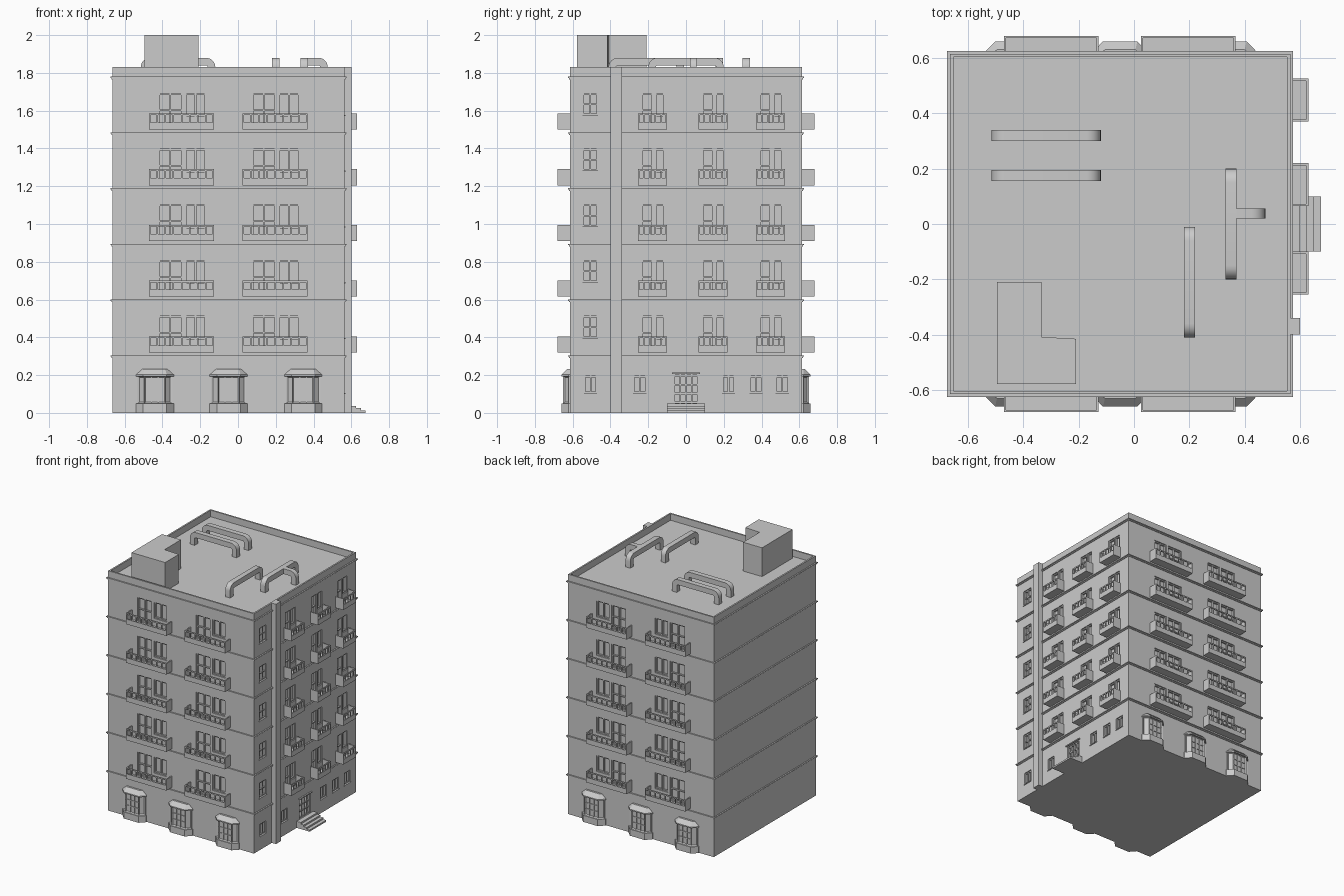
import bpy, bmesh, math
from mathutils import Matrix, Vector

if "Cube" in bpy.data.objects:
    bpy.data.objects.remove(bpy.data.objects["Cube"])

X0, X1, Y = -0.665, 0.565, 0.615      # wall planes
ROOF, TOP, STOREY = 1.78, 1.83, 0.295
parts = {}                            # part name -> bmesh


def part(name):
    return parts.setdefault(name, bmesh.new())


def box(name, lo, hi):
    lo, hi = Vector(lo), Vector(hi)
    m = Matrix.Translation((lo + hi) / 2) @ Matrix.Diagonal((*[abs(c) for c in hi - lo], 1))
    bmesh.ops.create_cube(part(name), size=1, matrix=m)


def wall_box(name, face, u0, u1, d0, d1, z0, z1):
    """Box on a wall: u runs along the wall, d points out of it."""
    if face == "right":
        box(name, (X1 + d0, u0, z0), (X1 + d1, u1, z1))
    else:
        s = -1 if face == "front" else 1
        box(name, (u0, s * (Y + d0), z0), (u1, s * (Y + d1), z1))


def loft(name, low, high):
    """Closed solid between two outlines with matching points."""
    bm = part(name)
    a = [bm.verts.new(p) for p in low]
    b = [bm.verts.new(p) for p in high]
    n = len(a)
    sides = [bm.faces.new((a[i], a[(i + 1) % n], b[(i + 1) % n], b[i])) for i in range(n)]
    caps = [bm.faces.new(a[::-1]), bm.faces.new(b)]
    bmesh.ops.recalc_face_normals(bm, faces=sides + caps)
    return sides


def window(face, u0, u1, z0, z1, cols, rows, sill=False):
    wall_box("opening_cutter", face, u0, u1, -0.02, 0.02, z0, z1)
    t = 0.008
    for i in range(cols + 1):
        u = u0 + (u1 - u0 - t) * i / cols
        wall_box("window_frames", face, u, u + t, -0.021, -0.006, z0, z1)
    for j in range(rows + 1):
        z = z0 + (z1 - z0 - t) * j / rows
        wall_box("window_frames", face, u0, u1, -0.021, -0.008, z, z + t)
    if sill:
        wall_box("window_sills", face, u0 - 0.004, u1 + 0.004, -0.01, 0.005, z0 - 0.006, z0)


def balcony(face, u0, u1, z, posts):
    n, d, t = "balconies", 0.065, 0.008
    wall_box(n, face, u0, u1, -0.005, d, z, z + 0.012)                   # floor
    wall_box(n, face, u0, u1, d - t, d, z, z + 0.038)                    # low front wall
    wall_box(n, face, u0, u1, d - t, d, z + 0.076, z + 0.085)            # hand rail
    wall_box(n, face, u0, u0 + t, -0.005, d, z, z + 0.085)               # end walls
    wall_box(n, face, u1 - t, u1, -0.005, d, z, z + 0.085)
    for i in range(posts):
        u = u0 + (u1 - u0) * (i + 1) / (posts + 1)
        wall_box(n, face, u - 0.004, u + 0.004, d - 0.007, d - 0.001, z + 0.03, z + 0.08)


def bay(cx, s):
    def plan(wall, front, out, z):
        return [(cx + x, s * y, z) for x, y in
                ((-wall, Y - 0.005), (-wall, Y + 0.006), (-front, out), (front, out),
                 (wall, Y + 0.006), (wall, Y - 0.005))]
    loft("bay_plinths", plan(0.1, 0.062, 0.66, 0), plan(0.1, 0.062, 0.66, 0.05))
    sides = loft("bay_windows", plan(0.092, 0.057, 0.652, 0.05), plan(0.092, 0.057, 0.652, 0.195))
    bmesh.ops.inset_individual(part("bay_windows"), faces=sides[1:4], thickness=0.009, depth=-0.009)
    loft("bay_roofs", plan(0.1, 0.062, 0.66, 0.193), plan(0.1, 0.062, 0.66, 0.202))
    loft("bay_roofs", plan(0.1, 0.062, 0.66, 0.202), plan(0.066, 0.055, 0.63, 0.232))
    for x in (-0.018, 0.018):                                            # glazing bars
        box("bay_bars", (cx + x - 0.003, s * 0.642, 0.055), (cx + x + 0.003, s * 0.649, 0.19))
    for z in (0.1, 0.145):
        box("bay_bars", (cx - 0.05, s * 0.642, z - 0.003), (cx + 0.05, s * 0.648, z + 0.003))


def duct(axis, a, b, c, w=0.04, first_bend=True):
    """Square duct rising from the roof, with rounded elbows."""
    top, t, r, z0 = 1.88, 0.04, 0.05, ROOF - 0.005

    def arc(cx, rad, a0, a1):
        return [(cx + rad * math.cos(math.radians(a0 + (a1 - a0) * i / 6)),
                 top - r + rad * math.sin(math.radians(a0 + (a1 - a0) * i / 6))) for i in range(7)]
    pts = [(a, z0)] + arc(a + r, r, 180, 90) if first_bend else [(a, top)]
    pts += arc(b - r, r, 90, 0) + [(b, z0), (b - t, z0)] + arc(b - r, r - t, 0, 90)
    pts += arc(a + r, r - t, 90, 180) + [(a + t, z0)] if first_bend else [(a, top - t)]

    def side(v):
        return [(p, v, z) if axis == "x" else (v, p, z) for p, z in pts]
    loft("roof_ducts", side(c - w / 2), side(c + w / 2))


# Main block, with the roof sunk behind a parapet
box("building_body", (X0, -Y, 0), (X1, Y, TOP))
box("opening_cutter", (X0 + 0.012, -Y + 0.012, ROOF), (X1 - 0.012, Y - 0.012, TOP + 0.1))

# Cornice bands
for i in range(6):
    z = 0.3 + STOREY * i
    box("cornices", (X0 - 0.01, -Y - 0.01, z - 0.002), (X1 + 0.01, Y + 0.01, z + 0.005))
    box("cornices", (X0 - 0.005, -Y - 0.005, z - 0.009), (X1 + 0.005, Y + 0.005, z - 0.002))

# Upper storeys
for i in range(5):
    z = 0.3 + STOREY * i
    for face in ("front", "back"):
        for u in (-0.47, 0.025):
            balcony(face, u, u + 0.342, z + 0.02, 7)
            window(face, u + 0.05, u + 0.175, z + 0.035, z + 0.212, 2, 2)
            window(face, u + 0.19, u + 0.3, z + 0.09, z + 0.212, 2, 1)
    for u in (-0.255, 0.065, 0.37):
        balcony("right", u, u + 0.155, z + 0.02, 4)
        window("right", u + 0.02, u + 0.08, z + 0.035, z + 0.212, 1, 2)
        window("right", u + 0.09, u + 0.14, z + 0.09, z + 0.212, 1, 1)
    window("right", -0.548, -0.467, z + 0.097, z + 0.212, 2, 2, True)

# Ground floor: bays, side windows, entrance
for s in (-1, 1):
    for cx in (-0.44, -0.05, 0.345):
        bay(cx, s)
for u in (-0.54, -0.28, 0.19, 0.335, 0.475):
    window("right", u, u + 0.07, 0.105, 0.195, 2, 1, True)
window("right", -0.065, 0.065, 0.052, 0.2, 4, 3)
wall_box("door_canopy", "right", -0.075, 0.075, -0.005, 0.01, 0.205, 0.213)
for i in range(4):
    wall_box("entrance_steps", "right", -0.1, 0.1, -0.005, 0.11 - 0.025 * i, 0, 0.0125 * (i + 1))

# Corner shaft on the right wall
box("side_shaft", (X1 - 0.005, -0.4, 0), (0.6, -0.34, TOP))

# Rooftop: L-shaped stair house and ducts
ell = [(-0.495, -0.578), (-0.21, -0.578), (-0.21, -0.415), (-0.335, -0.408),
       (-0.335, -0.21), (-0.495, -0.21)]
loft("stair_house", [(x, y, ROOF - 0.005) for x, y in ell], [(x, y, 2.0) for x, y in ell])
duct("x", -0.515, -0.12, 0.32)
duct("x", -0.515, -0.12, 0.175)
duct("y", -0.41, -0.01, 0.2)
duct("y", -0.2, 0.2, 0.35)
duct("x", 0.36, 0.475, 0.038, 0.036, False)

# Turn every part into an object
objs = {}
for name, bm in parts.items():
    me = bpy.data.meshes.new(name)
    bm.to_mesh(me)
    bm.free()
    objs[name] = bpy.data.objects.new(name, me)
    bpy.context.collection.objects.link(objs[name])

# Cut the openings and the roof recess
body, cutter = objs["building_body"], objs["opening_cutter"]
mod = body.modifiers.new("openings", "BOOLEAN")
mod.operation, mod.solver, mod.object = "DIFFERENCE", "EXACT", cutter
cutter.hide_render = True
bpy.context.view_layer.objects.active = body
bpy.ops.object.modifier_apply(modifier=mod.name)
bpy.data.objects.remove(cutter)

# Rounded elbows shade smooth, other edges stay sharp
bpy.ops.object.select_all(action="DESELECT")
objs["roof_ducts"].select_set(True)
bpy.context.view_layer.objects.active = objs["roof_ducts"]
bpy.ops.object.shade_smooth_by_angle(angle=math.radians(30))
